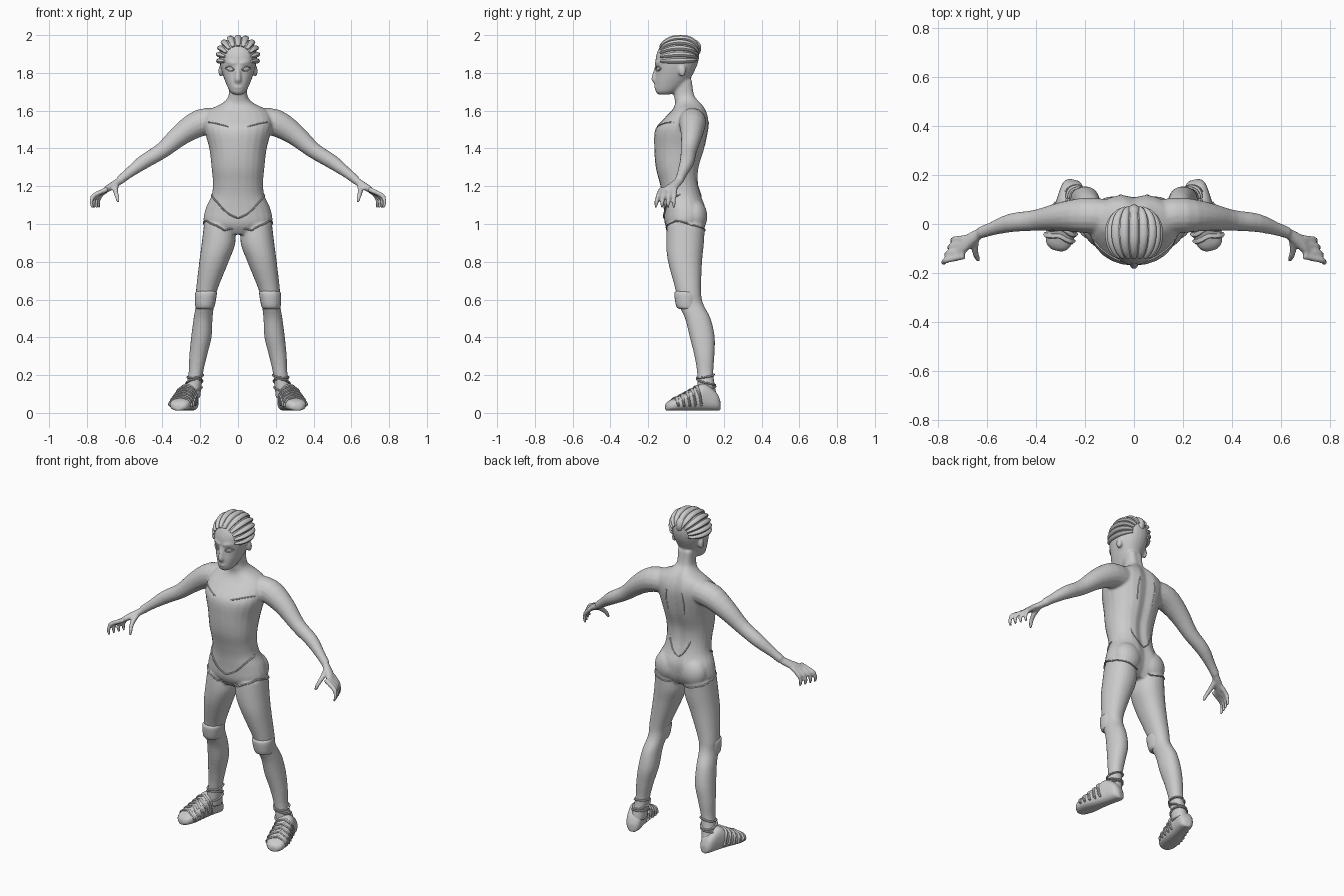
import bpy, bmesh
from math import sin, cos, pi, radians, exp
from mathutils import Vector, Matrix
from mathutils.bvhtree import BVHTree

cube = bpy.data.objects.get("Cube")
if cube:
    bpy.data.objects.remove(cube)

clay = bpy.data.materials.new("clay_grey")
clay.use_nodes = True
GREY = (0.6, 0.6, 0.6, 1)
clay.diffuse_color = GREY
clay.node_tree.nodes["Principled BSDF"].inputs["Base Color"].default_value = GREY
X, Y, Z = Vector((1, 0, 0)), Vector((0, 1, 0)), Vector((0, 0, 1))


def smooth_rows(rows, steps=4):
    """Catmull-Rom interpolation of any rows of numbers."""
    rows = [Vector(r) for r in rows]
    ext = [rows[0]] + rows + [rows[-1]]
    out = []
    for a, b, c, d in zip(ext, ext[1:], ext[2:], ext[3:]):
        for k in range(steps):
            t = k / steps
            out.append(0.5 * (2 * b + (c - a) * t + (2 * a - 5 * b + 4 * c - d) * t ** 2
                              + (3 * b - a - 3 * c + d) * t ** 3))
    return out + [rows[-1]]


def loft(bm, rings):
    """Skin closed rings of points and cap both ends."""
    vs = [[bm.verts.new(p) for p in ring] for ring in rings]
    n = len(vs[0])
    for a, b in zip(vs, vs[1:]):
        for i in range(n):
            bm.faces.new((a[i], a[(i + 1) % n], b[(i + 1) % n], b[i]))
    bm.faces.new(vs[0])
    bm.faces.new(vs[-1])


def ellipse(c, u, v, power=1.0, n=24):
    def bulge(w):
        return abs(w) ** power * (1 if w > 0 else -1)
    return [c + u * bulge(cos(2 * pi * i / n)) + v * bulge(sin(2 * pi * i / n)) for i in range(n)]


def column(bm, rows, spine=0):
    """Upright form from rows of height, x range and y range."""
    rings = []
    for z, x0, x1, y0, y1 in smooth_rows(rows):
        ring = ellipse(Vector(((x0 + x1) / 2, (y0 + y1) / 2, z)), X * (x1 - x0) / 2, Y * (y1 - y0) / 2, 0.92)
        for p in ring:
            if p.y > (y0 + y1) / 2:
                p.y -= spine * exp(-(p.x / 0.03) ** 2)
        rings.append(ring)
    loft(bm, rings)


def tube(bm, rows, flat=1.0, n=10):
    """Round form along a path of x, y, z, radius rows."""
    rows = smooth_rows(rows, 3)
    pts = [r.to_3d() if len(r) == 3 else Vector(r[:3]) for r in rows]
    rings = []
    for i, p in enumerate(pts):
        way = pts[min(i + 1, len(pts) - 1)] - pts[max(i - 1, 0)]
        side = way.cross(Z if abs(way.normalized().z) < 0.95 else Y).normalized()
        rings.append(ellipse(p, side * rows[i][3], side.cross(way).normalized() * rows[i][3] * flat, n=n))
    loft(bm, rings)


def ball(bm, centre, size):
    m = Matrix.Translation(centre) @ Matrix.Diagonal((*size, 1))
    bmesh.ops.create_uvsphere(bm, u_segments=20, v_segments=12, radius=1, matrix=m)


def mirror(bm):
    geo = bmesh.ops.duplicate(bm, geom=bm.verts[:] + bm.edges[:] + bm.faces[:])["geom"]
    for v in geo:
        if isinstance(v, bmesh.types.BMVert):
            v.co.x *= -1


def finish(bm, name, voxel=0, angle=40):
    bmesh.ops.recalc_face_normals(bm, faces=bm.faces[:])
    me = bpy.data.meshes.new(name)
    bm.to_mesh(me)
    bm.free()
    me.materials.append(clay)
    ob = bpy.data.objects.new(name, me)
    bpy.context.collection.objects.link(ob)
    if voxel:
        r = ob.modifiers.new("blend", "REMESH")
        r.mode, r.voxel_size, r.use_smooth_shade = "VOXEL", voxel, True
        s = ob.modifiers.new("soften", "SMOOTH")
        s.factor, s.iterations = 0.5, 3
    bpy.ops.object.select_all(action="DESELECT")
    ob.select_set(True)
    bpy.context.view_layer.objects.active = ob
    bpy.ops.object.shade_smooth() if voxel else bpy.ops.object.shade_smooth_by_angle(angle=radians(angle))
    return ob


def surface(ob):
    return BVHTree.FromObject(ob, bpy.context.evaluated_depsgraph_get())


def seam(bm, tree, pts, r, flat=0.6):
    """Raised cord pressed onto a surface."""
    hits = [tree.find_nearest(p[:3])[0] for p in smooth_rows(pts)]
    tube(bm, [(*p, r * (0.35 if i in (0, len(hits) - 1) else 1)) for i, p in enumerate(hits)], flat, 8)


# limbs: leg, buttock, arm, hand and ear, built on one side and mirrored
bm = bmesh.new()
column(bm, [(.08, .2, .29, .06, .165), (.2, .187, .263, .06, .145), (.3, .165, .258, .045, .15),
            (.4, .14, .248, .02, .152), (.5, .135, .235, -.005, .13), (.58, .125, .222, -.042, .09),
            (.65, .11, .222, -.055, .08), (.8, .05, .205, -.095, .085), (.9, .014, .192, -.105, .095),
            (1, .02, .18, -.1, .1)])
ball(bm, (.085, .045, 1.04), (.085, .068, .09))
tube(bm, [(.1, .03, 1.545, .07), (.2, .035, 1.535, .072), (.3, .03, 1.475, .058), (.4, .015, 1.39, .043),
          (.5, .005, 1.328, .038), (.58, -.02, 1.268, .027), (.625, -.035, 1.232, .024)], n=16)
# palm
rings = [ellipse(Vector(c), Vector((.25, -.95, -.1)) * w, Vector((.5, .1, .85)) * h)
         for c, w, h in [((.61, -.03, 1.24), .022, .02), ((.65, -.055, 1.212), .036, .02),
                         ((.69, -.085, 1.188), .047, .018), ((.712, -.097, 1.172), .044, .013)]]
loft(bm, rings)
# fingers fan out and curl down
for k in range(4):
    y, reach = -.058 - .024 * k, .72 + .012 * k
    tube(bm, [(.69, y, 1.185, .014), (reach + .008, y * 1.2 + .008, 1.15, .0125),
              (reach + .02, y * 1.28 + .01, 1.115, .011), (reach + .014, y * 1.3 + .01, 1.085, .007)])
tube(bm, [(.645, -.065, 1.205, .016), (.648, -.105, 1.175, .014), (.64, -.135, 1.145, .012), (.634, -.148, 1.115, .008)])
ball(bm, (.092, -.02, 1.81), (.012, .02, .03))
mirror(bm)
# torso with neck
column(bm, [(z, -w, w, f, b) for z, w, f, b in
            [(.945, .1, -.08, .07), (1, .178, -.112, .1), (1.08, .172, -.118, .108), (1.15, .14, -.125, .085),
             (1.22, .133, -.14, .07), (1.3, .14, -.16, .073), (1.4, .152, -.168, .103), (1.5, .178, -.163, .122),
             (1.56, .18, -.115, .122), (1.605, .15, -.072, .108), (1.64, .083, -.058, .088),
             (1.68, .05, -.064, .058), (1.76, .05, -.07, .045)]], .016)
# head
column(bm, [(z, -w, w, f, b) for z, w, f, b in
            [(1.685, .02, -.145, -.09), (1.7, .042, -.16, -.05), (1.75, .066, -.164, .01), (1.8, .084, -.16, .04),
             (1.85, .096, -.162, .062), (1.9, .1, -.156, .07), (1.95, .084, -.13, .06), (1.98, .05, -.085, .025),
             (1.987, .015, -.05, -.01)]])
# nose, lips and brows
tube(bm, [(0, -.152, 1.835, .012), (0, -.164, 1.795, .014), (0, -.166, 1.765, .018), (0, -.155, 1.752, .014)])
ball(bm, (0, -.156, 1.725), (.026, .012, .011))
for s in (1, -1):
    tube(bm, [(s * .012, -.157, 1.848, .011), (s * .045, -.145, 1.857, .012), (s * .078, -.108, 1.855, .008)])
body = finish(bm, "body", 0.0075)
skin = surface(body)

# eyes with lids
bm = bmesh.new()
ball(bm, (.042, -.138, 1.822), (.017, .01, .01))
for lid in (1, -1):
    seam(bm, skin, [(.02, -.16, 1.818), (.042, -.15, 1.822 + lid * .013), (.066, -.13, 1.825)], .005)
mirror(bm)
finish(bm, "eyes")

# swept-back hair locks
bm = bmesh.new()
for k in range(-5, 6):
    a = radians(k * 18.5)
    lock = []
    for j in range(9):
        t = radians(38 + j * 14)
        d = Vector((sin(a) * sin(t) * .2, -cos(t) * .2, cos(a) * sin(t) * .2))
        p = skin.find_nearest(Vector((0, -.04, 1.865)) + d * 0.62)[0]
        lock.append((*p, .005 + .014 * sin(pi * (j + .6) / 9.2) ** .7))
    tube(bm, lock, 0.75)
ball(bm, (0, .045, 1.93), (.028, .035, .045))
finish(bm, "hair_locks")

# brief edges, chest folds and shoulder blade folds
bm = bmesh.new()
seam(bm, skin, [(.0, -.12, 1.03), (.06, -.12, 1.06), (.12, -.1, 1.12), (.15, -.03, 1.16)], .007)
seam(bm, skin, [(.03, -.12, .955), (.1, -.12, .985), (.17, -.06, 1.015), (.19, .02, 1.0)], .007)
seam(bm, skin, [(.03, .1, .96), (.09, .12, .965), (.16, .07, .985), (.19, .02, 1.0)], .006)
seam(bm, skin, [(.0, .09, 1.13), (.05, .1, 1.18), (.09, .1, 1.24)], .005)
seam(bm, skin, [(.05, -.15, 1.515), (.1, -.13, 1.53), (.16, -.06, 1.535)], .005)
seam(bm, skin, [(.05, .13, 1.55), (.065, .13, 1.48), (.06, .12, 1.4)], .005)
mirror(bm)
finish(bm, "body_folds")

# knee pads
bm = bmesh.new()
column(bm, [(.55, .134, .218, -.035, .06), (.565, .124, .226, -.052, .06), (.63, .112, .228, -.062, .06),
            (.645, .118, .215, -.052, .05)])
mirror(bm)
finish(bm, "knee_pads", angle=30)

# shoes, toes turned out
heel, toe = Vector((.243, .18, 0)), Vector((.317, -.108, 0))
across = (toe - heel).cross(Z).normalized()
bm = bmesh.new()
rings = []
for t, w, top in smooth_rows([(0, .022, .06), (.08, .043, .11), (.3, .05, .155), (.5, .054, .128),
                              (.75, .06, .088), (.93, .048, .065), (1, .022, .045)]):
    rings.append(ellipse(heel.lerp(toe, t) + Z * (top / 2 + .006), across * w, Z * (top / 2 - .006), 0.75))
loft(bm, rings)
mirror(bm)
shoes = finish(bm, "shoes", 0.0075)

# wraps over each foot and around each ankle
leather = surface(shoes)
bm = bmesh.new()
for k in range(5):
    mid = heel.lerp(toe, .42 + k * .11)
    lean = (toe - heel) * .05
    seam(bm, leather, [mid - across * .07 + Z * .025 - lean, mid - across * .045 + Z * .1, mid + Z * .16 + lean,
                       mid + across * .045 + Z * .1, mid + across * .07 + Z * .025 - lean], .011)
for z, tilt in ((.13, .015), (.165, -.012), (.195, .01)):
    ring = ellipse(Vector((.228, .103, z)), X * .07, Y * .08 + Z * tilt, n=12)
    seam(bm, skin, ring + ring[:1], .009)
mirror(bm)
finish(bm, "foot_wraps")
